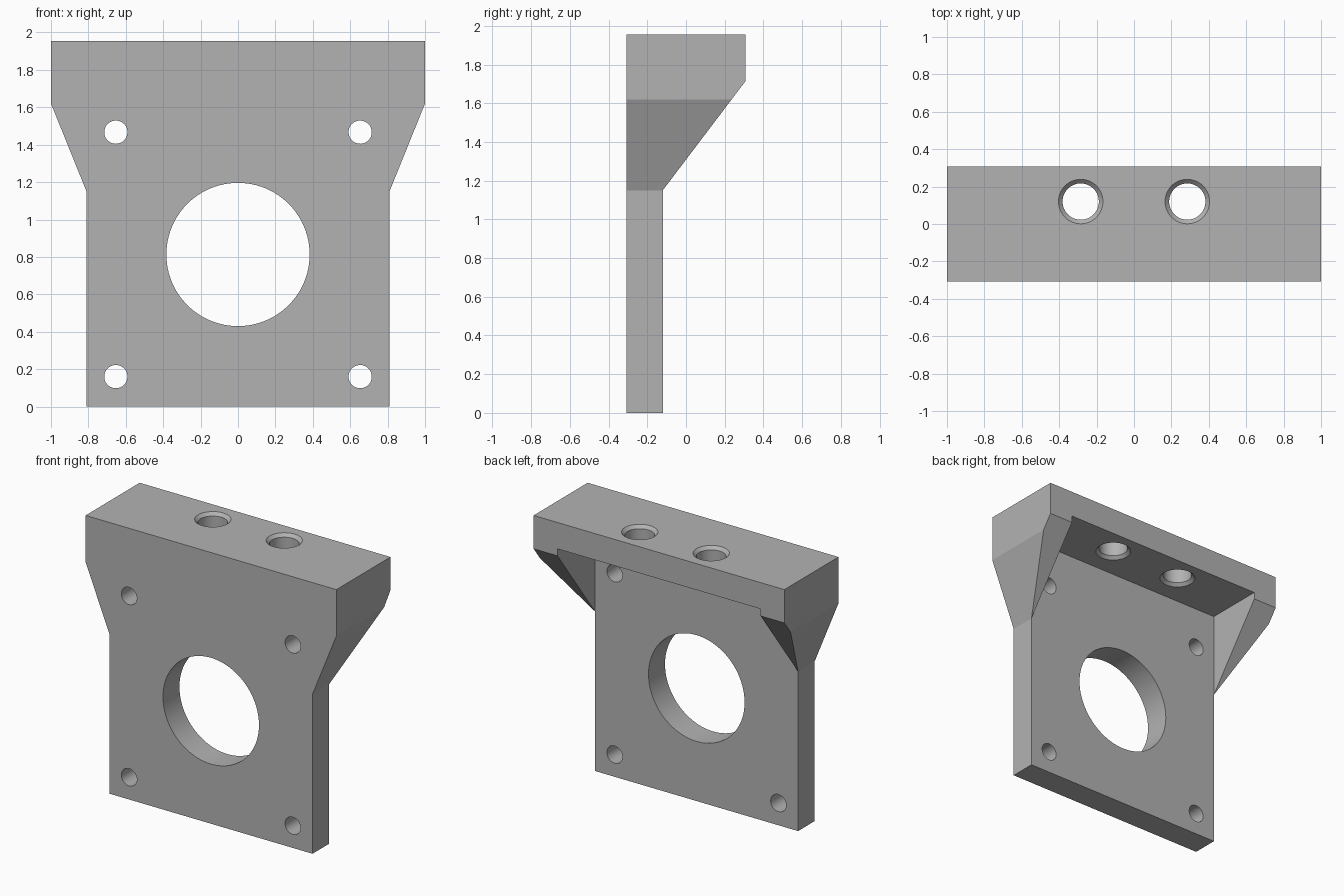
import bpy
import bmesh
import math
from mathutils import Matrix, Vector

if "Cube" in bpy.data.objects:
    bpy.data.objects.remove(bpy.data.objects["Cube"], do_unlink=True)

# Main dimensions
TOP, HALF_DEPTH, PLATE_BACK = 1.955, 0.308, -0.12
PLATE_HALF, FLARE_LOW, FLARE_HIGH = 0.81, 1.15, 1.62
LIP_Z, SHELF_Z = 1.715, 1.765

grey = bpy.data.materials.new("plain grey")
grey.use_nodes = True
colour = (0.45, 0.45, 0.45, 1)
grey.diffuse_color = colour
grey.node_tree.nodes["Principled BSDF"].inputs["Base Color"].default_value = colour


def make_object(name, bm):
    bmesh.ops.recalc_face_normals(bm, faces=bm.faces)
    mesh = bpy.data.meshes.new(name)
    bm.to_mesh(mesh)
    bm.free()
    mesh.materials.append(grey)
    obj = bpy.data.objects.new(name, mesh)
    bpy.context.collection.objects.link(obj)
    return obj


def prism(name, points, direction):
    """Extrude a closed outline along a direction."""
    bm = bmesh.new()
    face = bm.faces.new([bm.verts.new(p) for p in points])
    result = bmesh.ops.extrude_face_region(bm, geom=[face])
    moved = [v for v in result["geom"] if isinstance(v, bmesh.types.BMVert)]
    bmesh.ops.translate(bm, verts=moved, vec=Vector(direction))
    return make_object(name, bm)


def cone(name, centre, r_low, r_high, depth, along_y=False, sides=64):
    bm = bmesh.new()
    turn = Matrix.Rotation(math.pi / 2, 4, "X") if along_y else Matrix()
    bmesh.ops.create_cone(bm, cap_ends=True, segments=sides, radius1=r_low,
                          radius2=r_high, depth=depth,
                          matrix=Matrix.Translation(centre) @ turn)
    return make_object(name, bm)


def cut(target, cutter):
    mod = target.modifiers.new("cut", "BOOLEAN")
    mod.operation = "DIFFERENCE"
    mod.solver = "EXACT"
    mod.object = cutter
    bpy.context.view_layer.objects.active = target
    bpy.ops.object.modifier_apply(modifier=mod.name)
    bpy.data.objects.remove(cutter, do_unlink=True)


# Flared front outline, extruded over the full depth
half = [(PLATE_HALF, 0), (PLATE_HALF, FLARE_LOW), (1, FLARE_HIGH), (1, TOP)]
outline = half + [(-x, z) for x, z in reversed(half)]
bracket = prism("mounting_bracket", [(x, -HALF_DEPTH, z) for x, z in outline],
                (0, 2 * HALF_DEPTH, 0))

# Sloped undercut behind the plate
slope = (LIP_Z - FLARE_LOW) / (HALF_DEPTH - PLATE_BACK)
wedge = [(PLATE_BACK, -1), (PLATE_BACK, FLARE_LOW),
         (1, FLARE_LOW + slope * (1 - PLATE_BACK)), (1, -1)]
cut(bracket, prism("undercut", [(-2, y, z) for y, z in wedge], (4, 0, 0)))

# Pocket between the two side gussets, below the shelf
pocket = [(PLATE_BACK, 1.1), (PLATE_BACK, SHELF_Z), (1, SHELF_Z), (1, 1.1)]
cut(bracket, prism("pocket", [(-PLATE_HALF, y, z) for y, z in pocket],
                   (2 * PLATE_HALF, 0, 0)))

# Large bore and four corner screw holes through the plate
cut(bracket, cone("bore", (0, -0.2, 0.813), 0.383, 0.383, 0.5, True, 96))
for x in (-0.653, 0.653):
    for z in (0.16, 1.467):
        cut(bracket, cone("screw_hole", (x, -0.2, z), 0.062, 0.062, 0.4, True, 48))

# Two shelf holes, chamfered at both ends
for x in (-0.285, 0.285):
    centre_z = (TOP + SHELF_Z) / 2
    cut(bracket, cone("shelf_hole", (x, 0.12, centre_z), 0.097, 0.097, 0.5))
    cut(bracket, cone("top_chamfer", (x, 0.12, TOP), 0.097, 0.141, 0.044))
    cut(bracket, cone("low_chamfer", (x, 0.12, SHELF_Z), 0.141, 0.097, 0.044))

# Smooth bores with crisp edges
bpy.ops.object.select_all(action="DESELECT")
bracket.select_set(True)
bpy.context.view_layer.objects.active = bracket
bpy.ops.object.shade_smooth_by_angle(angle=math.radians(20))
